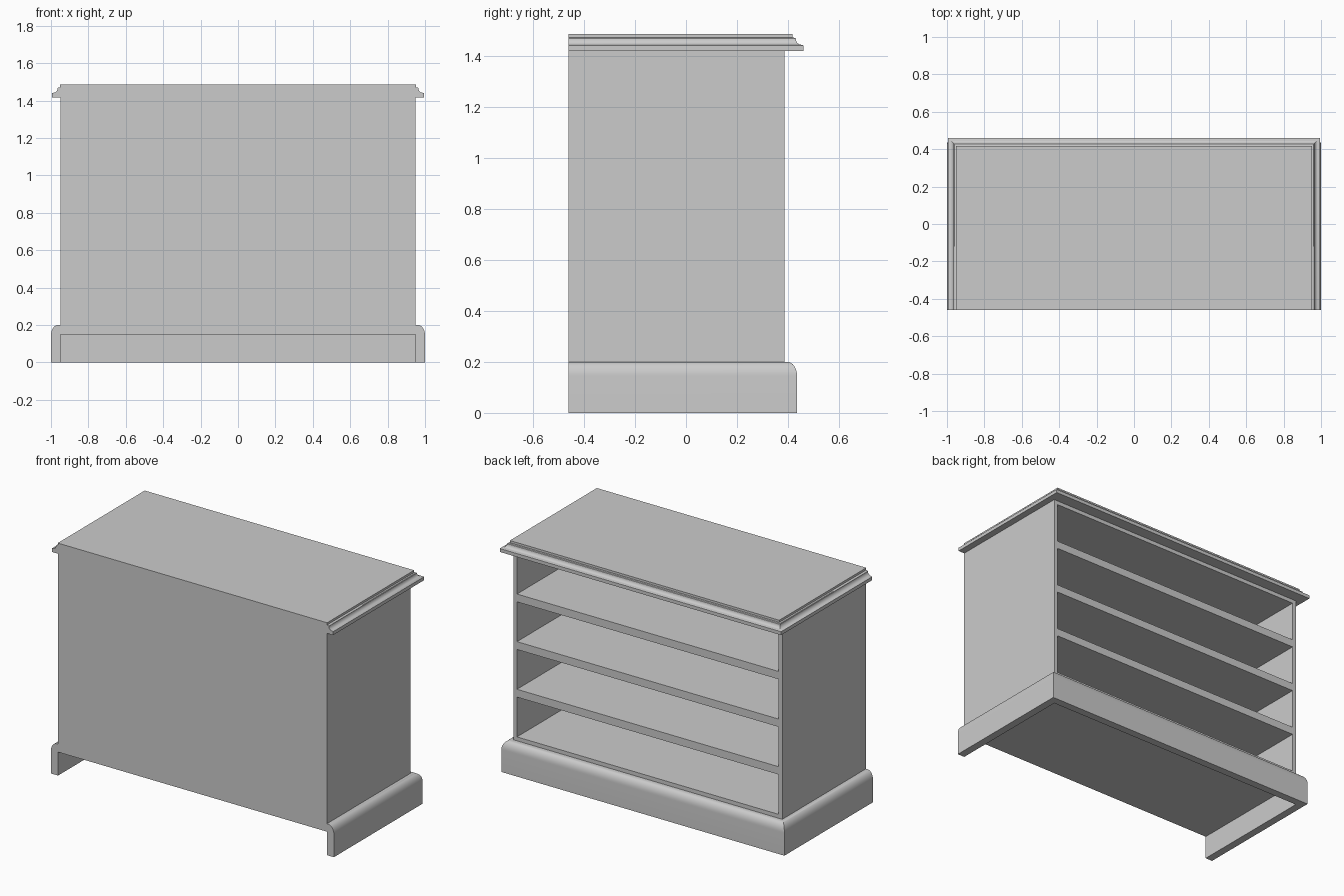
import bpy, bmesh, math

if "Cube" in bpy.data.objects:
    bpy.data.objects.remove(bpy.data.objects["Cube"])

HX, Y0, Y1 = 0.95, -0.46, 0.385      # carcass half width, closed side, open side
Z0, Z1 = 0.15, 1.417                 # carcass bottom and top
T = 0.025                            # panel thickness
SHELF = 0.05                         # shelf thickness


def finish(name, bm):
    bmesh.ops.recalc_face_normals(bm, faces=bm.faces)
    mesh = bpy.data.meshes.new(name)
    bm.to_mesh(mesh)
    bm.free()
    obj = bpy.data.objects.new(name, mesh)
    bpy.context.collection.objects.link(obj)
    return obj


def box(name, x0, x1, y0, y1, z0, z1):
    bm = bmesh.new()
    bmesh.ops.create_cube(bm, size=1)
    for v in bm.verts:
        v.co = ((x0 + x1) / 2 + v.co.x * (x1 - x0),
                (y0 + y1) / 2 + v.co.y * (y1 - y0),
                (z0 + z1) / 2 + v.co.z * (z1 - z0))
    return finish(name, bm)


def smooth(obj):
    bpy.ops.object.select_all(action='DESELECT')
    obj.select_set(True)
    bpy.context.view_layer.objects.active = obj
    bpy.ops.object.shade_smooth_by_angle(angle=math.radians(30))


def u_path(bm, hx, y, d, z):
    """Four mitred points around the sides and open face, pushed out by d."""
    return [bm.verts.new(p) for p in ((-hx - d, Y0, z), (-hx - d, y + d, z),
                                      (hx + d, y + d, z), (hx + d, Y0, z))]


# Carcass panels
box("left_side", -HX, -HX + T, Y0, Y1, Z0, Z1)
box("right_side", HX - T, HX, Y0, Y1, Z0, Z1)
box("back_panel", -HX + T, HX - T, Y0, Y0 + T, Z0, Z1)
box("bottom_board", -HX + T, HX - T, Y0 + T, Y1, Z0, 0.2 + T)
box("top_rail_board", -HX + T, HX - T, Y0 + T, Y1, Z1 - T, Z1)

# Three evenly spaced shelves
low, high = 0.2 + T, Z1 - T
gap = (high - low - 3 * SHELF) / 4
for i in range(3):
    z = low + gap + i * (gap + SHELF)
    box(f"shelf_{i + 1}", -HX + T, HX - T, Y0 + T, Y1, z, z + SHELF)

# Plinth: rounded skirting swept round three sides
profile = [(0, 0), (0.05, 0)]
for i in range(9):
    a = math.pi / 2 * i / 8
    profile.append((0.012 + 0.038 * math.cos(a), 0.145 + 0.055 * math.sin(a)))
profile.append((0, 0.2))
bm = bmesh.new()
loops = [u_path(bm, HX, Y1, d, z) for d, z in profile]
for a, b in zip(loops, loops[1:] + loops[:1]):
    for k in range(3):
        bm.faces.new((a[k], a[k + 1], b[k + 1], b[k]))
for k in (0, 3):
    bm.faces.new([r[k] for r in loops])
smooth(finish("plinth_skirting", bm))

# Top: solid slab with a stepped cove moulding on three sides
profile = [(0.042, Z1), (0.042, 1.439), (0.038, 1.441)]
for i in range(7):
    a = math.pi / 2 * i / 6
    profile.append((0.034 - 0.022 * math.sin(a), 1.466 - 0.024 * math.cos(a)))
profile += [(0.009, 1.469), (0.0, 1.471), (0.0, 1.485)]
bm = bmesh.new()
loops = [u_path(bm, HX + 0.002, 0.418, d, z) for d, z in profile]
for a, b in zip(loops, loops[1:]):
    for k in range(3):
        bm.faces.new((a[k], a[k + 1], b[k + 1], b[k]))
bm.faces.new(loops[0])
bm.faces.new(loops[-1])
bm.faces.new([r[0] for r in loops] + [r[3] for r in reversed(loops)])
smooth(finish("moulded_top", bm))
